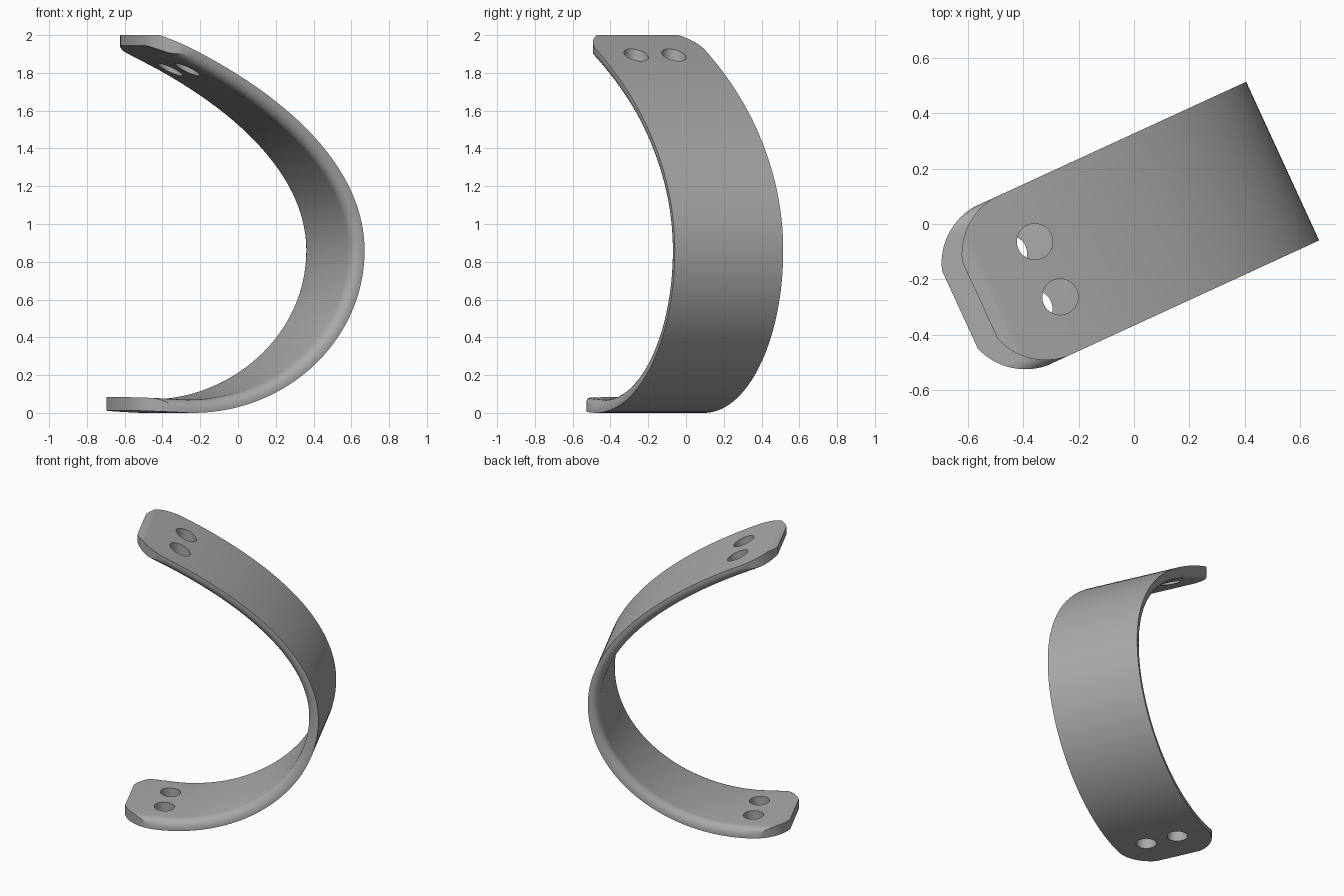
import bpy, bmesh, math
from mathutils import Vector, Matrix
from mathutils.geometry import interpolate_bezier

if "Cube" in bpy.data.objects:
    bpy.data.objects.remove(bpy.data.objects["Cube"])

HALF_WIDTH, THICK, FILLET = 0.316, 0.07, 0.058
TURN, SHIFT = math.radians(24.7), -0.018


def make_object(name, bm):
    bmesh.ops.recalc_face_normals(bm, faces=bm.faces)
    mesh = bpy.data.meshes.new(name)
    bm.to_mesh(mesh)
    bm.free()
    obj = bpy.data.objects.new(name, mesh)
    bpy.context.collection.objects.link(obj)
    return obj


def prism(name, outline, z0, z1):
    bm = bmesh.new()
    face = bm.faces.new([bm.verts.new((u, v, z0)) for u, v in outline])
    new = bmesh.ops.extrude_face_region(bm, geom=[face])["geom"]
    top = [e for e in new if isinstance(e, bmesh.types.BMVert)]
    bmesh.ops.translate(bm, verts=top, vec=(0, 0, z1 - z0))
    return make_object(name, bm)


def circle(cu, cv, r, n=40):
    return [(cu + r * math.cos(math.tau * i / n), cv + r * math.sin(math.tau * i / n))
            for i in range(n)]


def tip_waste(tip):
    # everything outside a strap end with two rounded corners
    r, steps, sweep = 0.235, 14, math.radians(72)
    start, edge = tip + r * math.sin(sweep), HALF_WIDTH + 0.001
    side = [(start - r * math.sin(sweep * i / steps), edge - r + r * math.cos(sweep * i / steps))
            for i in range(steps + 1)]
    half = [(tip - 0.4, 0.6), (start, 0.6)] + side
    return half + [(u, -v) for u, v in reversed(half)]


# Outer side line of the strap, from upper tip to lower tip
slope = Vector((0.905, 0, -0.425))
upper, front, lower = Vector((-0.4, 0, 1.918)), Vector((0.584, 0, 0.86)), Vector((-0.43, 0, 0))
path = [upper - slope * 0.45]
path += interpolate_bezier(upper, upper + slope * 0.67, front + Vector((0, 0, 0.4)), front, 40)
path += interpolate_bezier(front, front - Vector((0, 0, 0.475)),
                           lower + Vector((0.56, 0, -0.005)), lower, 40)[1:]
path.append(Vector((-0.9, 0, 0.022)))

# Cross-section: sharp outer edges, rounded inner edges (across, depth)
arc = [math.pi / 2 * i / 6 for i in range(7)]
half = [(HALF_WIDTH, 0)] + [(HALF_WIDTH - FILLET + FILLET * math.cos(a),
                             THICK - FILLET + FILLET * math.sin(a)) for a in arc]
section = half + [(-v, d) for v, d in reversed(half)]

# Sweep the section along the path
bm = bmesh.new()
rings = []
for i, p in enumerate(path):
    t = (path[min(i + 1, len(path) - 1)] - path[max(i - 1, 0)]).normalized()
    if i <= 1:
        t = slope.normalized()
    inward = Vector((t.z, 0, -t.x))
    rings.append([bm.verts.new(p + inward * d + Vector((0, v, 0))) for v, d in section])
n = len(section)
for a, b in zip(rings, rings[1:]):
    for k in range(n):
        bm.faces.new((a[k], a[(k + 1) % n], b[(k + 1) % n], b[k]))
bm.faces.new(rings[0])
bm.faces.new(rings[-1])
strap = make_object("curved_strap", bm)

# Cut the tips, the flat on top and the four bolt holes
cutters = [prism("top_flat_cutter", [(-2, -1), (1, -1), (1, 1), (-2, 1)], 2.0, 2.6)]
for tip, hole, z0, z1 in ((-0.622, -0.353, 1.5, 2.5), (-0.702, -0.455, -0.3, 0.4)):
    cutters.append(prism("tip_cutter", tip_waste(tip), z0, z1))
    for v in (-0.11, 0.11):
        cutters.append(prism("hole_cutter", circle(hole, v, 0.065), z0, z1))
bpy.context.view_layer.objects.active = strap
strap.select_set(True)
for cutter in cutters:
    mod = strap.modifiers.new("cut", "BOOLEAN")
    mod.operation, mod.solver, mod.object = "DIFFERENCE", "EXACT", cutter
    bpy.ops.object.modifier_apply(modifier=mod.name)
    bpy.data.objects.remove(cutter)

# Turn the strap to its resting direction
strap.data.transform(Matrix.Rotation(TURN, 4, "Z") @ Matrix.Translation((0, SHIFT, 0)))
bpy.ops.object.shade_smooth_by_angle(angle=math.radians(30))

# Plain grey metal
grey = bpy.data.materials.new("plain_grey")
grey.use_nodes = True
colour = (0.4, 0.4, 0.4, 1)
grey.diffuse_color = colour
grey.node_tree.nodes["Principled BSDF"].inputs["Base Color"].default_value = colour
strap.data.materials.clear()
strap.data.materials.append(grey)
